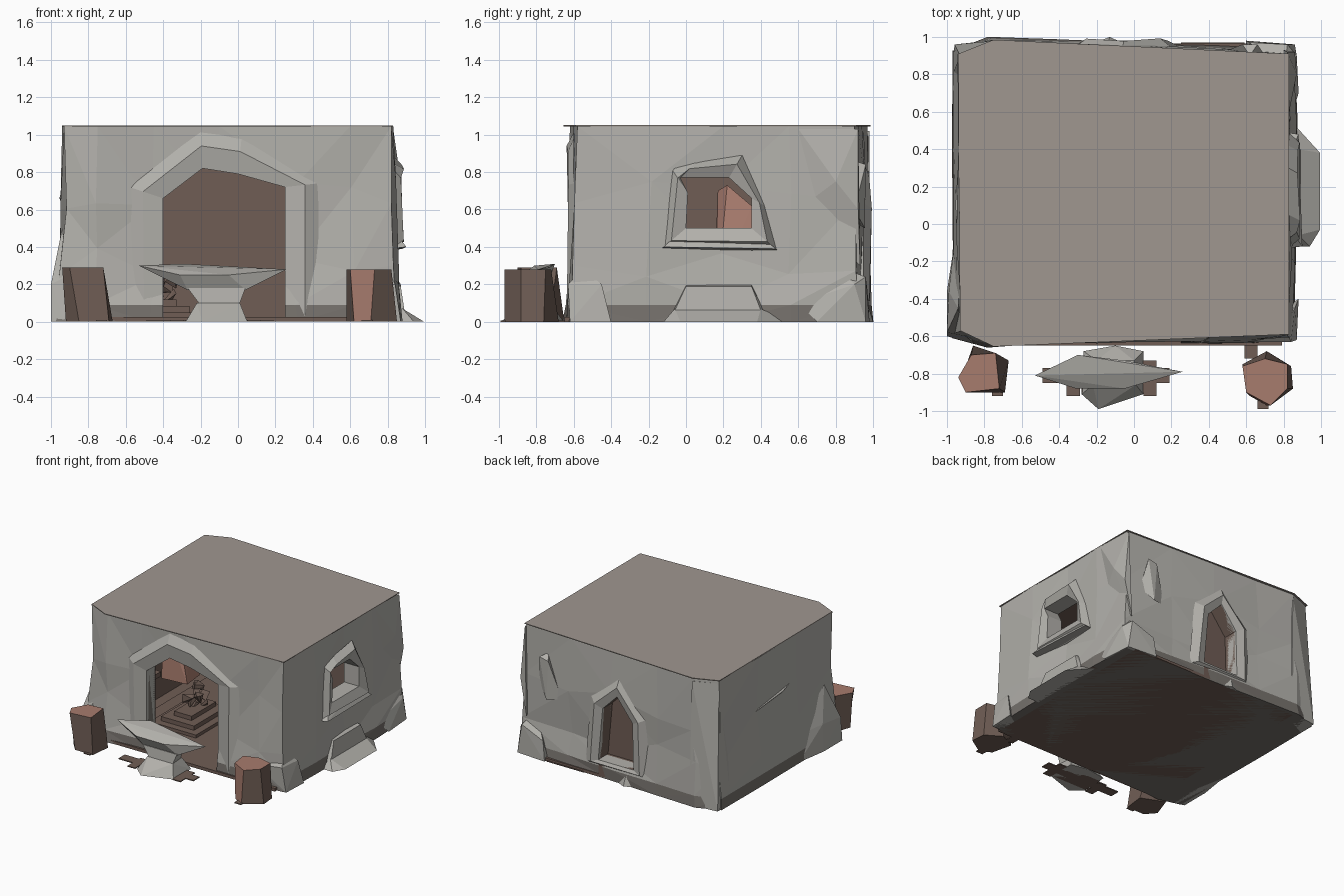
import bpy, bmesh, random
from mathutils import Vector

if "Cube" in bpy.data.objects:
    bpy.data.objects.remove(bpy.data.objects["Cube"])

random.seed(4)


def material(name, c):
    m = bpy.data.materials.new(name)
    m.diffuse_color = (*c, 1)
    m.use_nodes = True
    m.node_tree.nodes["Principled BSDF"].inputs["Base Color"].default_value = m.diffuse_color
    return m


STONE = material("stone", (0.45, 0.44, 0.41))
ROOF = material("roof_stone", (0.35, 0.31, 0.28))
PLINTH = material("dark_stone", (0.18, 0.165, 0.15))
BROWN = material("brown", (0.16, 0.11, 0.09))
RED = material("red_brown", (0.39, 0.20, 0.155))


def finish(name, bm, *mats):
    bmesh.ops.recalc_face_normals(bm, faces=bm.faces[:])
    me = bpy.data.meshes.new(name)
    bm.to_mesh(me)
    bm.free()
    ob = bpy.data.objects.new(name, me)
    bpy.context.collection.objects.link(ob)
    for m in mats:
        me.materials.append(m)
    return ob


def hull(name, pts, mat=STONE):
    bm = bmesh.new()
    vs = [bm.verts.new(p) for p in pts]
    r = bmesh.ops.convex_hull(bm, input=vs)
    junk = {g for g in r["geom_interior"] + r["geom_unused"] if isinstance(g, bmesh.types.BMVert)}
    bmesh.ops.delete(bm, geom=list(junk), context='VERTS')
    return finish(name, bm, mat)


def box(name, x0, x1, y0, y1, z0, z1, mat):
    return hull(name, [(x, y, z) for x in (x0, x1) for y in (y0, y1) for z in (z0, z1)], mat)


def loft(name, rings, closed, caps, *mats):
    """Quad strips between point rings of equal length."""
    bm = bmesh.new()
    rs = [[bm.verts.new(p) for p in r] for r in rings]
    n = len(rs[0])
    for a, b in zip(rs, rs[1:]):
        for i in range(n if closed else n - 1):
            j = (i + 1) % n
            bm.faces.new((a[i], a[j], b[j], b[i]))
    if caps:
        bm.faces.new(rs[0])
        bm.faces.new(rs[-1])
    return finish(name, bm, *mats)


# wall coordinates: u along the wall, d outwards, z up
def front(u, d, z): return (u, -0.60 - d, z)
def right(u, d, z): return (0.83 + d, u, z)
def back(u, d, z): return (u, 0.95 + d, z)


# rough outer walls, flared at the foot
plan = [(-.93, -.57), (-.75, -.62), (-.45, -.6), (-.1, -.6), (.3, -.6), (.6, -.6), (.82, -.58),
        (.83, -.2), (.82, .2), (.83, .55), (.82, .9), (.4, .92), (0, .94), (-.4, .95),
        (-.75, .97), (-.93, .9), (-.94, .4), (-.93, -.1)]
rings = []
for z, k, j in ((0, .045, .008), (.09, .035, .008), (.32, .015, .02), (.68, 0, .02), (1.045, 0, 0)):
    rings.append([(-.05 + (x + .05) * (1 + k) + random.uniform(-j, j),
                   .17 + (y - .17) * (1 + k) + random.uniform(-j, j),
                   z + (random.uniform(-.08, .08) if .2 < z < 1 else 0)) for x, y in plan])
walls = loft("outer_walls", rings, True, True, STONE, PLINTH)
for f in walls.data.polygons:
    if f.center.z < .09:
        f.material_index = 1
bm = bmesh.new()
bm.from_mesh(walls.data)
bmesh.ops.triangulate(bm, faces=bm.faces[:])
bm.to_mesh(walls.data)
bm.free()

# opening outlines (u, z)
door_in = [(-.40, .02), (-.40, .66), (-.19, .82), (0, .79), (.25, .72), (.25, .02)]
door_out = [(-.57, 0), (-.58, .72), (-.20, 1.02), (.02, .99), (.43, .74), (.43, 0)]
win_in = [(0, .5), (.01, .69), (-.03, .77), (.23, .77), (.35, .66), (.35, .5)]
win_out = [(-.13, .39), (-.08, .82), (.05, .85), (.30, .89), (.42, .62), (.49, .38)]
arch_in = [(-.2, .14), (-.19, .52), (-.05, .70), (.08, .57), (.12, .14)]
arch_out = [(-.33, .09), (-.32, .58), (-.06, .86), (.20, .64), (.25, .09)]


def cut(shape):
    """Cut the walls and drop the cutter."""
    m = walls.modifiers.new("cut", 'BOOLEAN')
    m.operation, m.solver, m.object = 'DIFFERENCE', 'EXACT', shape
    m.material_mode = 'TRANSFER'
    bpy.context.view_layer.objects.active = walls
    bpy.ops.object.modifier_apply(modifier=m.name)
    bpy.data.objects.remove(shape)


def prism(pts, at, d0, d1, mat):
    return loft("cutter", [[at(u, d, z) for u, z in pts] for d in (d0, d1)], True, True, mat)


cut(box("cutter", -.84, .72, -.5, .80, .02, 1.02, BROWN))
cut(prism(door_in, front, -.2, .2, PLINTH))
cut(prism(win_in, right, -.2, .2, STONE))
cut(prism(arch_in, back, -.11, .2, BROWN))


# raised rough frames round the openings
def frame(name, outer, inner, at, rise, closed, t=.5):
    mid = [(a + (c - a) * t, b + (d - b) * t) for (a, b), (c, d) in zip(outer, inner)]
    loft(name, [[at(u, -.005, z) for u, z in outer],
                [at(u, rise + random.uniform(-.01, .01), z) for u, z in mid],
                [at(u, rise * .5, z) for u, z in inner],
                [at(u, -.09, z) for u, z in inner]], closed, False, STONE)


frame("door_frame", door_out, door_in, front, .03, False, .4)
frame("window_frame", win_out, win_in, right, .05, True, .4)
frame("back_arch_frame", arch_out, arch_in, back, .035, True)
hull("window_sill", [right(u, d, z) for u, d, z in
     ((-.13, -.02, .39), (.49, -.02, .38), (-.12, .07, .40), (.48, .05, .39), (-.02, 0, .49), (.36, 0, .49))])

# flat roof sheet
roof = [(-.93, -.57), (-.75, -.655), (.83, -.59), (.83, .91), (-.75, .985), (-.94, .91)]
loft("roof", [[(x, y, z) for x, y in roof] for z in (1.044, 1.05)], True, True, ROOF)

# floor boards reaching past the walls, and paving strips
box("floor", -.75, .79, -.65, .965, 0, .025, BROWN)
for i, (a, b, c, d) in enumerate(((-.49, .19, -.85, -.77), (-.28, .12, -.9, -.73), (-.36, -.29, -.92, -.75),
                                  (.05, .12, -.92, -.75), (.59, .66, -.72, -.64), (.66, .72, -.99, -.9),
                                  (-.76, -.70, -.92, -.85), (.80, .87, .49, .56), (.25, .59, .9, .97))):
    box(f"paving_{i}", a, b, c, d, 0, .008, BROWN)
box("back_threshold", -.2, .12, .85, .965, 0, .10, BROWN)

# stone anvil in front of the door
hull("anvil_top", [(-.53, -.81, .30), (-.30, -.70, .31), (-.05, -.73, .29), (.26, -.79, .28), (-.05, -.88, .25),
                   (-.31, -.88, .25), (-.27, -.84, .17), (.04, -.84, .17), (-.2, -.75, .17), (0, -.75, .17)])
hull("anvil_waist", [(-.27, -.85, .18), (.04, -.85, .18), (-.25, -.74, .18), (.02, -.74, .18),
                     (-.21, -.86, .1), (.01, -.86, .1), (-.2, -.74, .1), (0, -.74, .1)])
hull("anvil_foot", [(-.22, -.86, .1), (.01, -.86, .1), (-.2, -.73, .1), (0, -.73, .1), (-.28, -.91, 0),
                    (-.19, -.99, 0), (.05, -.91, 0), (.05, -.68, 0), (-.1, -.65, 0), (-.27, -.68, 0)])


# faceted stumps with red tops
def stump(name, top, base, h, red_side):
    ob = loft(name, [[(x, y, 0) for x, y in base], [(x, y, h) for x, y in top]], True, True, BROWN, RED)
    for f in ob.data.polygons:
        if f.normal.z > .7 or f.index == red_side:
            f.material_index = 1


stump("left_stump", [(-.94, -.82), (-.87, -.70), (-.74, -.69), (-.72, -.88), (-.9, -.9)],
      [(-.92, -.82), (-.86, -.65), (-.67, -.73), (-.69, -.90), (-.85, -.90)], .29, -1)
stump("right_stump", [(.58, -.76), (.7, -.72), (.82, -.75), (.82, -.88), (.73, -.97), (.60, -.90)],
      [(.58, -.75), (.71, -.68), (.84, -.76), (.85, -.88), (.71, -.97), (.62, -.92)], .28, 4)

# rubble stones and buttresses against the walls
hull("left_corner_stone", [(-.93, -.62, 0), (-1, -.60, 0), (-1, -.36, 0), (-.96, -.1, 0), (-.92, -.1, .2),
                           (-1, -.58, .2), (-.99, -.36, .22), (-.9, -.6, .25), (-.94, -.45, .5), (-.85, -.64, 0)])
hull("right_corner_stone", [(.59, -.6, 0), (.61, -.63, .17), (.84, -.63, .2), (.87, -.62, 0), (.86, -.45, .2),
                            (.88, -.4, 0), (.6, -.58, .2), (.8, -.55, .28)])
hull("side_block", [(.82, .0, .2), (.82, .35, .2), (.87, .0, .19), (.87, .35, .19), (.89, -.06, .06), (.89, .40, .06),
                    (.84, .45, 0), (.84, -.1, 0), (.88, -.08, 0), (.88, .42, 0)])
hull("side_ramp", [(.88, -.06, .07), (.88, .40, .07), (.94, -.12, 0), (.995, -.03, 0), (.995, .38, 0),
                   (.84, .55, 0), (.84, -.12, 0)])
hull("back_right_stone", [(.6, .93, 0), (.62, .97, .16), (.82, .96, .24), (.87, .9, .2), (.88, .7, 0), (.85, .6, .1),
                          (.86, .96, 0), (.6, .98, 0), (.8, .8, .3)])
hull("back_right_edge", [(.82, .92, 1.03), (.83, .60, 1.03), (.87, .8, .75), (.86, .92, .6), (.80, .93, .3), (.8, .6, .6)])
hull("back_wedge", [(.62, .9, .86), (.66, .96, .84), (.58, .96, .82), (.6, .955, .5), (.48, .92, .52), (.7, .9, .6)])
hull("back_left_pier", [(-.70, .94, 0), (-.72, .985, 0), (-.96, .96, 0), (-.97, .8, 0), (-.73, .98, .5),
                        (-.94, .93, .5), (-.74, .98, 1.02), (-.93, .9, 1.02), (-.9, .8, 1)])
hull("back_step_stone", [(-.26, .95, 0), (-.13, 1, 0), (-.02, .95, 0), (-.14, .96, .13), (-.22, .93, .1)])
hull("left_wall_sliver", [(-.92, .62, .58), (-.92, -.33, .80), (-.955, .1, .66), (-.92, .1, .62)])

# stepped forge inside on the left, with a chimney stone and coals
for i, s in enumerate((0, .06, .13)):
    box(f"forge_step_{i}", -.62 + s, -.2 - s, -.26 + s, .25 - s * .5, .02, .05 + .035 * i, BROWN)
hull("forge_chimney", [(-.8, .15, .2), (-.8, .42, .2), (-.58, .17, .2), (-.6, .36, .2),
                       (-.8, .17, .7), (-.72, .22, .73), (-.7, .35, .62)], RED)
for i in range(9):
    c = Vector((random.uniform(-.46, -.36), random.uniform(-.05, .16), .12 + .016 * i))
    hull(f"coal_{i}", [c + Vector([random.uniform(-.05, .05) for _ in range(3)]) for _ in range(8)], BROWN)
box("wall_shelf", -.84, -.7, -.45, .0, .3, .34, BROWN)
